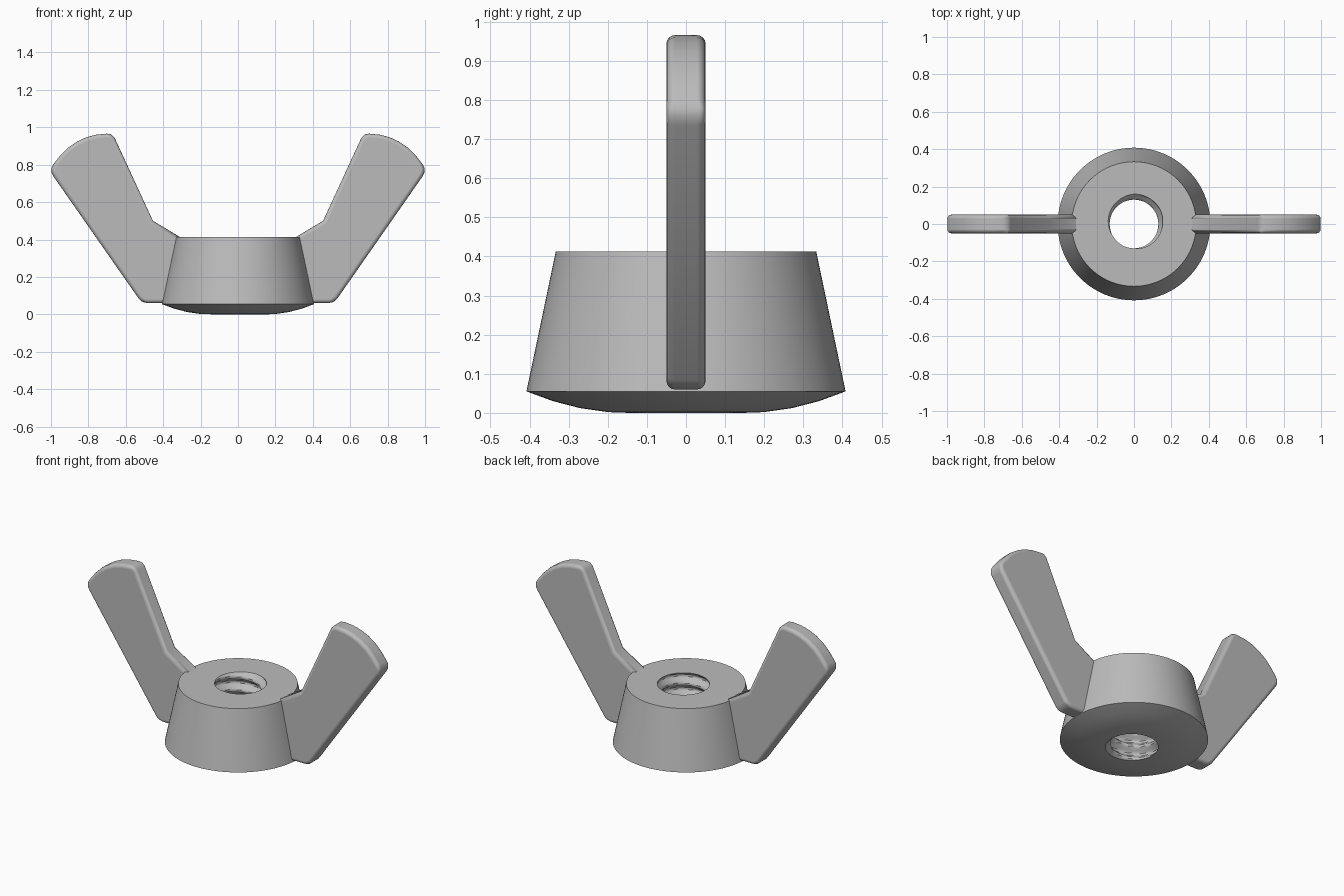
import bpy
import bmesh
import math

cube = bpy.data.objects.get("Cube")
if cube:
    bpy.data.objects.remove(cube, do_unlink=True)

steel = bpy.data.materials.new("grey steel")
steel.use_nodes = True
steel.diffuse_color = (0.5, 0.5, 0.5, 1)
steel.node_tree.nodes["Principled BSDF"].inputs["Base Color"].default_value = (0.5, 0.5, 0.5, 1)


def finish(name, bm, angle):
    bmesh.ops.recalc_face_normals(bm, faces=bm.faces[:])
    mesh = bpy.data.meshes.new(name)
    bm.to_mesh(mesh)
    bm.free()
    mesh.materials.append(steel)
    obj = bpy.data.objects.new(name, mesh)
    bpy.context.collection.objects.link(obj)
    bpy.ops.object.select_all(action='DESELECT')
    obj.select_set(True)
    bpy.context.view_layer.objects.active = obj
    bpy.ops.object.shade_smooth_by_angle(angle=math.radians(angle))
    return obj


# Tapered body with a domed underside and a helically threaded bore
SEGMENTS, HEIGHT, PITCH = 96, 0.413, 0.08
BORE, DEPTH, BORE_ROWS = 0.13, 0.03, 62
OUTSIDE = [(0.2, 0.002), (0.27, 0.012), (0.34, 0.03), (0.408, 0.055), (0.333, HEIGHT)]


def thread_radius(angle, z):
    phase = (z / PITCH - angle / math.tau) % 1
    ridge = abs(2 * phase - 1)
    return BORE + DEPTH * min(1, max(0, 1.5 * ridge - 0.25))


def add_ring(bm, z, radius):
    ring = []
    for i in range(SEGMENTS):
        a = math.tau * i / SEGMENTS
        r = radius or thread_radius(a, z)
        ring.append(bm.verts.new((r * math.cos(a), r * math.sin(a), z)))
    return ring


bm = bmesh.new()
rings = [add_ring(bm, z, r) for r, z in OUTSIDE]
rings += [add_ring(bm, HEIGHT * (1 - j / BORE_ROWS), None) for j in range(BORE_ROWS + 1)]
for k, lower in enumerate(rings):
    upper = rings[(k + 1) % len(rings)]
    for i in range(SEGMENTS):
        n = (i + 1) % SEGMENTS
        bm.faces.new((lower[i], lower[n], upper[n], upper[i]))
finish("threaded_body", bm, 35)

# Flat wings with rounded edges, mirrored left and right
THICKNESS = 0.1
WING = [(0.29, 0.06), (0.485, 0.06), (0.51, 0.066), (0.53, 0.083),
        (0.985, 0.735), (0.997, 0.757), (0.998, 0.782), (0.985, 0.805),
        (0.95, 0.85), (0.91, 0.89), (0.86, 0.924), (0.81, 0.947),
        (0.76, 0.96), (0.7, 0.966), (0.677, 0.962), (0.66, 0.945),
        (0.455, 0.5), (0.29, 0.401)]

for side, name in ((1, "left_wing"), (-1, "right_wing")):
    bm = bmesh.new()
    outline = bm.faces.new([bm.verts.new((side * x, -THICKNESS / 2, z)) for x, z in WING])
    grown = bmesh.ops.extrude_face_region(bm, geom=[outline])
    moved = [v for v in grown["geom"] if isinstance(v, bmesh.types.BMVert)]
    bmesh.ops.translate(bm, verts=moved, vec=(0, THICKNESS, 0))
    wing = finish(name, bm, 40)
    bevel = wing.modifiers.new("rounded edges", 'BEVEL')
    bevel.width = 0.022
    bevel.segments = 4
    bevel.limit_method = 'ANGLE'
    bevel.angle_limit = math.radians(60)
    bevel.harden_normals = True
